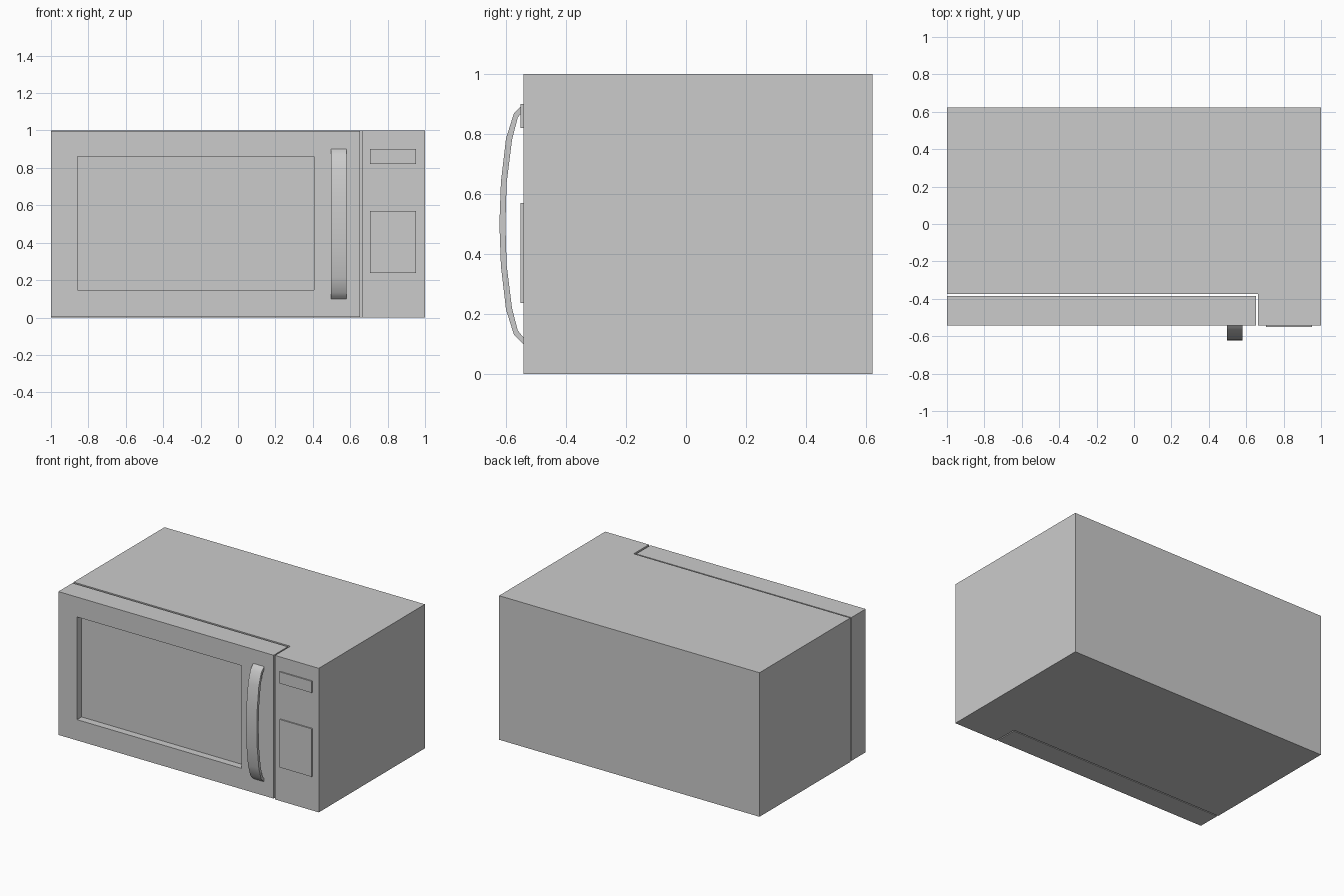
import bpy
import bmesh
from mathutils import Vector

default_cube = bpy.data.objects.get("Cube")
if default_cube:
    bpy.data.objects.remove(default_cube, do_unlink=True)

# Main dimensions
FRONT, BACK = -0.542, 0.622
DOOR_BACK, DOOR_RIGHT = -0.386, 0.653
GAP = 0.011

grey = bpy.data.materials.new("plain grey")
grey.use_nodes = True
grey.diffuse_color = (0.6, 0.6, 0.6, 1)
grey.node_tree.nodes["Principled BSDF"].inputs["Base Color"].default_value = (0.6, 0.6, 0.6, 1)


def finish(name, bm):
    """Turn a bmesh into a grey object."""
    bmesh.ops.recalc_face_normals(bm, faces=bm.faces)
    mesh = bpy.data.meshes.new(name)
    bm.to_mesh(mesh)
    bm.free()
    mesh.materials.append(grey)
    obj = bpy.data.objects.new(name, mesh)
    bpy.context.collection.objects.link(obj)
    return obj


def box_mesh(low, high):
    bm = bmesh.new()
    bmesh.ops.create_cube(bm, size=1)
    low, high = Vector(low), Vector(high)
    for v in bm.verts:
        v.co = (low + high) / 2 + v.co * (high - low)
    return bm


def extruded(name, outline, offset):
    """Extrude a closed outline of 3D points along an offset."""
    bm = bmesh.new()
    face = bm.faces.new([bm.verts.new(p) for p in outline])
    result = bmesh.ops.extrude_face_region(bm, geom=[face], use_keep_orig=True)
    moved = [g for g in result["geom"] if isinstance(g, bmesh.types.BMVert)]
    bmesh.ops.translate(bm, verts=moved, vec=offset)
    return finish(name, bm)


# Casing with an L-shaped plan that leaves room for the door
notch_x, notch_y = DOOR_RIGHT + GAP, DOOR_BACK + GAP
plan = [(-1, BACK), (-1, notch_y), (notch_x, notch_y),
        (notch_x, FRONT), (1, FRONT), (1, BACK)]
extruded("casing", [(x, y, 0) for x, y in plan], (0, 0, 1))

# Door with a recessed window
bm = box_mesh((-1, FRONT, 0.003), (DOOR_RIGHT, DOOR_BACK, 0.998))
bm.normal_update()
window = min(bm.faces, key=lambda f: f.calc_center_median().y)
bmesh.ops.inset_individual(bm, faces=[window], thickness=0.1)
centre = window.calc_center_median()
for v in window.verts:
    v.co.x = -0.857 if v.co.x < centre.x else 0.407
    v.co.z = 0.147 if v.co.z < centre.z else 0.86
pane = bmesh.ops.extrude_discrete_faces(bm, faces=[window])["faces"][0]
bmesh.ops.translate(bm, verts=pane.verts, vec=(0, 0.05, 0))
finish("door", bm)

# Control panel plates
for name, bottom, top in (("display", 0.82, 0.90), ("keypad", 0.237, 0.57)):
    finish(name, box_mesh((0.705, FRONT - 0.009, bottom), (0.952, FRONT, top)))

# Bowed handle: upper half of each curve, mirrored about mid height
outer = [(FRONT, 0.90), (-0.555, 0.888), (-0.574, 0.868),
         (-0.600, 0.785), (-0.617, 0.64), (-0.622, 0.50)]
inner = [(FRONT, 0.878), (-0.561, 0.855), (-0.580, 0.78),
         (-0.598, 0.636), (-0.602, 0.50)]


def mirrored(half):
    return half + [(y, 1 - z) for y, z in reversed(half[:-1])]


side = mirrored(outer) + mirrored(inner)[::-1]
handle = extruded("door_handle", [(0.497, y, z) for y, z in side], (0.083, 0, 0))
bpy.ops.object.select_all(action="DESELECT")
handle.select_set(True)
bpy.context.view_layer.objects.active = handle
bpy.ops.object.shade_smooth_by_angle(angle=0.7)
